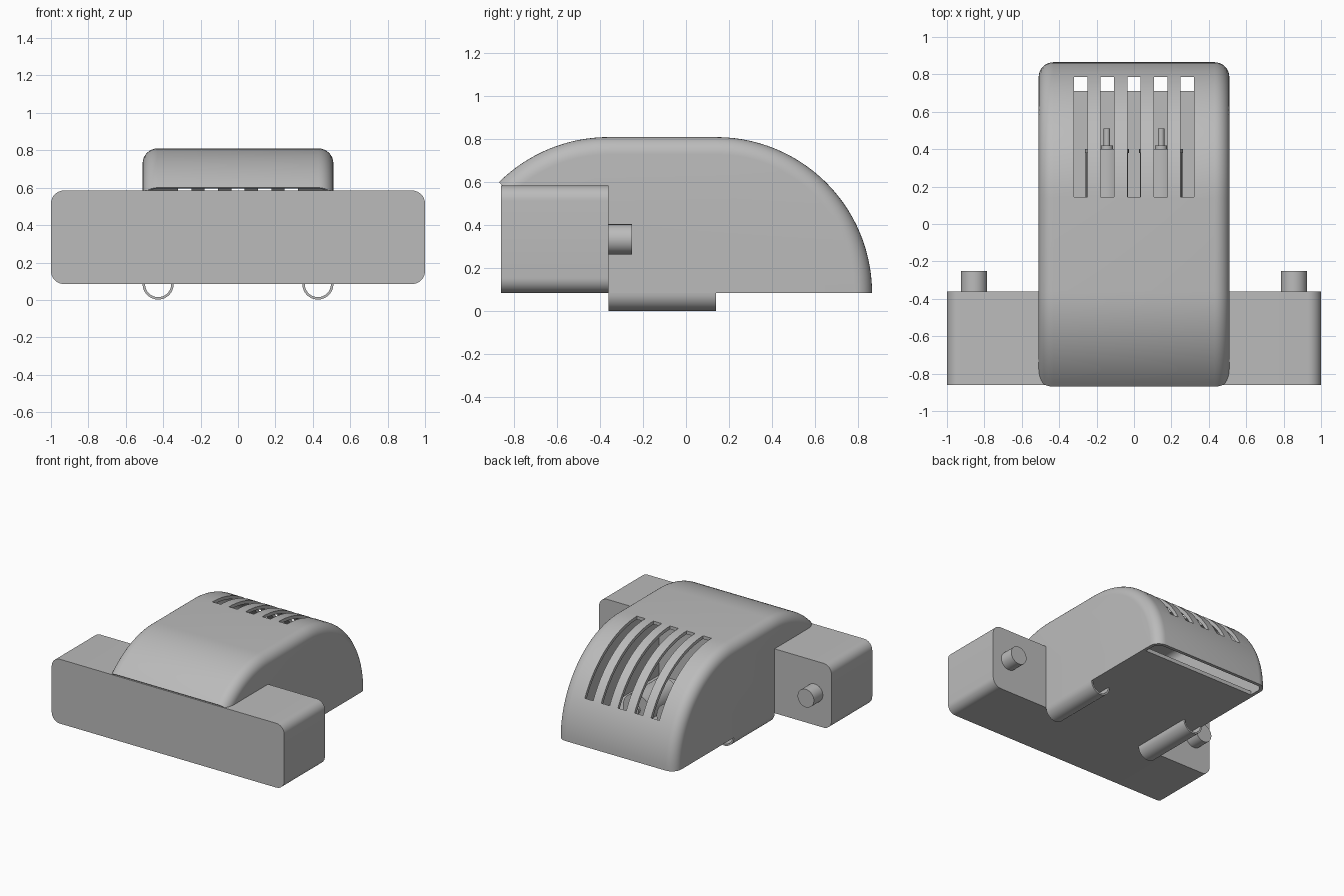
import bpy, bmesh, math
from mathutils import Matrix

cube = bpy.data.objects.get("Cube")
if cube:
    bpy.data.objects.remove(cube, do_unlink=True)

grey = bpy.data.materials.new("plain_grey")
grey.use_nodes = True
grey.diffuse_color = (0.5, 0.5, 0.5, 1)
grey.node_tree.nodes["Principled BSDF"].inputs["Base Color"].default_value = (0.5, 0.5, 0.5, 1)

BASE = 0.085                       # underside of the body
BACK, FRONT = 0.14, -0.36          # centres of the two arch arcs
RADIUS, HALF_WIDTH, FILLET, WALL = 0.725, 0.51, 0.08, 0.025


def finish(name, bm):
    bmesh.ops.recalc_face_normals(bm, faces=bm.faces)
    mesh = bpy.data.meshes.new(name)
    bm.to_mesh(mesh)
    bm.free()
    mesh.materials.append(grey)
    ob = bpy.data.objects.new(name, mesh)
    bpy.context.collection.objects.link(ob)
    return ob


def smooth(ob):
    bpy.ops.object.select_all(action='DESELECT')
    ob.select_set(True)
    bpy.context.view_layer.objects.active = ob
    bpy.ops.object.shade_smooth_by_angle(angle=math.radians(30))


def loft(name, rings):
    """Skin closed rings of points and cap both ends."""
    bm = bmesh.new()
    loops = [[bm.verts.new(p) for p in ring] for ring in rings]
    n = len(loops[0])
    for a, b in zip(loops, loops[1:]):
        for i in range(n):
            j = (i + 1) % n
            bm.faces.new((a[i], a[j], b[j], b[i]))
    bm.faces.new(loops[0])
    bm.faces.new(loops[-1])
    return finish(name, bm)


def box(name, x, y, z):
    bm = bmesh.new()
    bmesh.ops.create_cube(bm, size=1)
    for v in bm.verts:
        v.co = [s[0] + (c + 0.5) * (s[1] - s[0]) for c, s in zip(v.co, (x, y, z))]
    return finish(name, bm)


def rod(name, x, z, radius, y0, y1):
    """Cylinder lying along y."""
    bm = bmesh.new()
    bmesh.ops.create_cone(bm, cap_ends=True, segments=32, radius1=radius,
                          radius2=radius, depth=y1 - y0)
    bm.transform(Matrix.Translation((x, (y0 + y1) / 2, z)) @ Matrix.Rotation(math.pi / 2, 4, 'X'))
    ob = finish(name, bm)
    smooth(ob)
    return ob


def cut(ob, cutter):
    cutter.hide_render = True
    mod = ob.modifiers.new("cut", 'BOOLEAN')
    mod.operation, mod.solver, mod.object = 'DIFFERENCE', 'EXACT', cutter
    bpy.context.view_layer.objects.active = ob
    bpy.ops.object.modifier_apply(modifier=mod.name)
    bpy.data.objects.remove(cutter, do_unlink=True)


def arch(name, radius, half_width, fillet, lip_angle, hollow):
    """Arched prism with rounded side edges; hollow makes the inner cutter."""
    steps = 8
    side = [(half_width - fillet + fillet * math.sin(a), fillet * (1 - math.cos(a)))
            for a in [math.pi / 2 * i / steps for i in range(steps + 1)]]
    stations = [(-x, d) for x, d in reversed(side)] + side
    lip = math.radians(lip_angle)
    rings = []
    for x, inset in stations:
        r = radius - inset
        pts = []
        for i in range(29):
            a = math.pi / 2 * i / 28
            pts.append((BACK + r * math.cos(a), BASE + r * math.sin(a)))
        for i in range(17):
            a = math.pi / 2 - (math.pi / 2 - lip) * i / 16
            pts.append((FRONT - r * math.cos(a), BASE + r * math.sin(a)))
        if hollow:
            pts += [(-0.95, pts[-1][1]), (-0.95, -0.05), (pts[0][0], -0.05)]
        else:
            c, s = 0.45 * math.cos(lip), 0.45 * math.sin(lip)
            pts += [(FRONT - c, BASE + s), (FRONT, BASE + s), (FRONT, BASE)]
        rings.append([(x, y, z) for y, z in pts])
    return loft(name, rings)


# Hollow arched cover with five vent slots
cover = arch("arched_cover", RADIUS, HALF_WIDTH, FILLET, 45.3, False)
cut(cover, arch("hollow_cutter", RADIUS - WALL, HALF_WIDTH - WALL, FILLET - WALL, 46.8, True))
for x in (-0.285, -0.143, 0, 0.143, 0.285):
    cut(cover, box("slot_cutter", (x - 0.036, x + 0.036), (0.145, 0.785), (0.2, 1)))
smooth(cover)

# Front crossbar with rounded long edges
corner = 0.07
outline = []
for k, (sx, sz) in enumerate(((1, 1), (-1, 1), (-1, -1), (1, -1))):
    for i in range(9):
        a = math.pi / 2 * (k + i / 8)
        outline.append((sx * (1 - corner) + corner * math.cos(a),
                        BASE + 0.25 + sz * (0.25 - corner) + corner * math.sin(a)))
crossbar = loft("front_crossbar", [[(x, y, z) for x, z in outline] for y in (-0.86, FRONT)])
smooth(crossbar)

# Floor plate, open at the rear
box("floor_plate", (-0.487, 0.487), (FRONT, 0.71), (BASE, BASE + 0.03))

for sign, label in ((1, "left"), (-1, "right")):
    # Peg behind each crossbar end
    rod(label + "_peg", sign * 0.855, 0.335, 0.07, FRONT - 0.02, -0.25)

    # Half-round channel under the floor
    arc = [math.pi * (1 + i / 24) for i in range(25)]
    section = [(r * math.cos(a), r * math.sin(a))
               for r, sweep in ((0.083, arc), (0.07, arc[::-1])) for a in sweep]
    channel = loft(label + "_channel", [[(sign * 0.427 + x, y, BASE + z) for x, z in section]
                                        for y in (FRONT, BACK)])
    smooth(channel)

    # Motor with end plate and stepped shaft
    mx, mz = sign * 0.145, 0.23
    rod(label + "_motor_body", mx, mz, 0.113, 0.05, 0.385)
    rod(label + "_motor_plate", mx, mz, 0.118, 0.38, 0.4)
    rod(label + "_motor_collar", mx, mz, 0.032, 0.395, 0.42)
    rod(label + "_motor_shaft", mx, mz, 0.017, 0.415, 0.51)
